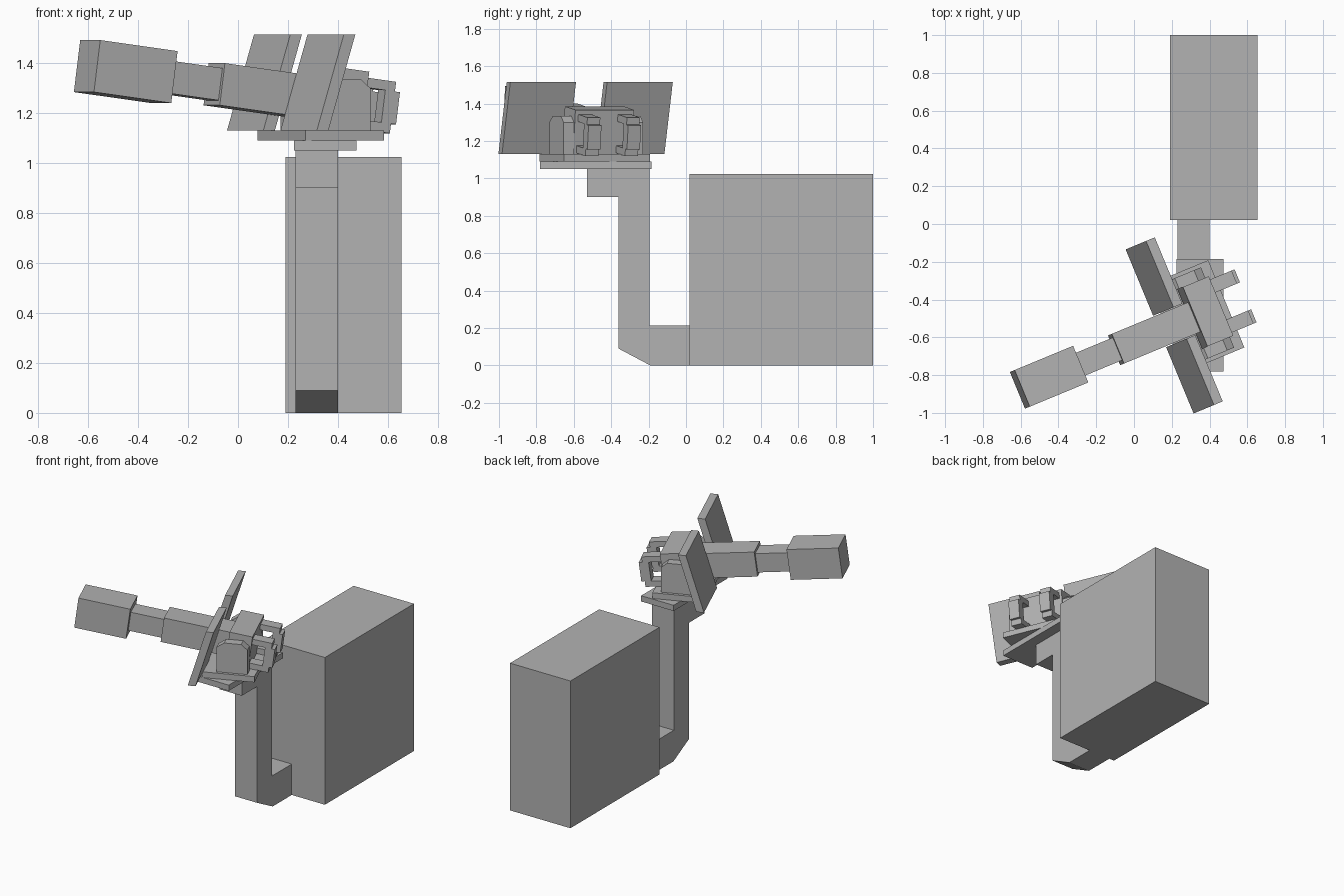
import bpy, math
from mathutils import Matrix, Vector

if "Cube" in bpy.data.objects:
    bpy.data.objects.remove(bpy.data.objects["Cube"])

grey = bpy.data.materials.new("grey")
grey.diffuse_color = (0.45, 0.45, 0.45, 1)
grey.use_nodes = True
grey.node_tree.nodes["Principled BSDF"].inputs["Base Color"].default_value = grey.diffuse_color

YAW = math.radians(22.5)
# mount frame: x runs backward along the gun, z stays world height
MOUNT = Matrix.Translation((0.35, -0.48, 0)) @ Matrix.Rotation(YAW, 4, 'Z')
# gun frame: origin on the elevation pivot, tilted up toward the muzzle
GUN = MOUNT @ Matrix.Translation((0, 0, 1.253)) @ Matrix.Rotation(math.radians(7.5), 4, 'Y')
# frame for profiles that lie in the world y-z plane
SIDE = Matrix.Rotation(math.radians(90), 4, 'Z')


def prism(name, profile, y0, y1, frame=Matrix()):
    """Extrude an (x, z) profile from y0 to y1 in the given frame."""
    n = len(profile)
    verts = [frame @ Vector((x, y, z)) for y in (y0, y1) for x, z in profile]
    faces = [list(range(n)), list(range(2 * n - 1, n - 1, -1))]
    faces += [[i, i + n, (i + 1) % n + n, (i + 1) % n] for i in range(n)]
    area = sum(profile[i][0] * profile[(i + 1) % n][1] - profile[(i + 1) % n][0] * profile[i][1]
               for i in range(n))
    if area < 0:
        faces = [f[::-1] for f in faces]
    mesh = bpy.data.meshes.new(name)
    mesh.from_pydata(verts, [], faces)
    mesh.materials.append(grey)
    obj = bpy.data.objects.new(name, mesh)
    bpy.context.collection.objects.link(obj)
    return obj


def box(name, x, y, z, frame=Matrix()):
    return prism(name, [(x[0], z[0]), (x[1], z[0]), (x[1], z[1]), (x[0], z[1])], y[0], y[1], frame)


# housing block and bent support post
box("housing", (0.19, 0.655), (0.02, 1.0), (0, 1.025))
prism("support_post", [(0.02, 0), (-0.19, 0), (-0.36, 0.09), (-0.36, 0.90), (-0.53, 0.90),
                       (-0.53, 1.05), (-0.195, 1.05), (-0.195, 0.215), (0.02, 0.215)],
      -0.40, -0.23, SIDE)

# fixed plate and turning plate
box("fixed_plate", (0.225, 0.475), (-0.78, -0.185), (1.05, 1.09))
box("turning_plate", (-0.19, 0.15), (-0.25, 0.25), (1.09, 1.13), MOUNT)

# barrel sections and receiver
box("muzzle", (-1.042, -0.704), (-0.105, 0.105), (-0.105, 0.105), GUN)
box("barrel", (-0.704, -0.486), (-0.065, 0.065), (-0.065, 0.065), GUN)
box("barrel_sleeve", (-0.486, -0.03), (-0.085, 0.085), (-0.085, 0.085), GUN)
box("receiver", (-0.045, 0.104), (-0.17, 0.17), (-0.115, 0.128), GUN)

# paired parts on both sides of the gun
shield = [(-0.232, 1.13), (-0.182, 1.13), (-0.065, 1.515), (-0.115, 1.515)]
bracket = [(-0.10, 1.13), (0.10, 1.13), (0.10, 1.30), (0.06, 1.335), (-0.05, 1.335), (-0.10, 1.30)]
grip = [(0.10, 0.104), (0.232, 0.104), (0.232, 0.065), (0.254, 0.065), (0.254, -0.065),
        (0.232, -0.065), (0.232, -0.104), (0.10, -0.104), (0.10, -0.065), (0.19, -0.065),
        (0.19, 0.065), (0.10, 0.065)]
for side, s in (("left", 1), ("right", -1)):
    for name, prof, a, b, frame in (("shield", shield, 0.09, 0.47, MOUNT),
                                    ("bracket", bracket, 0.17, 0.23, MOUNT),
                                    ("grip", grip, 0.077, 0.152, GUN)):
        prism(f"{side}_{name}", prof, min(s * a, s * b), max(s * a, s * b), frame)
